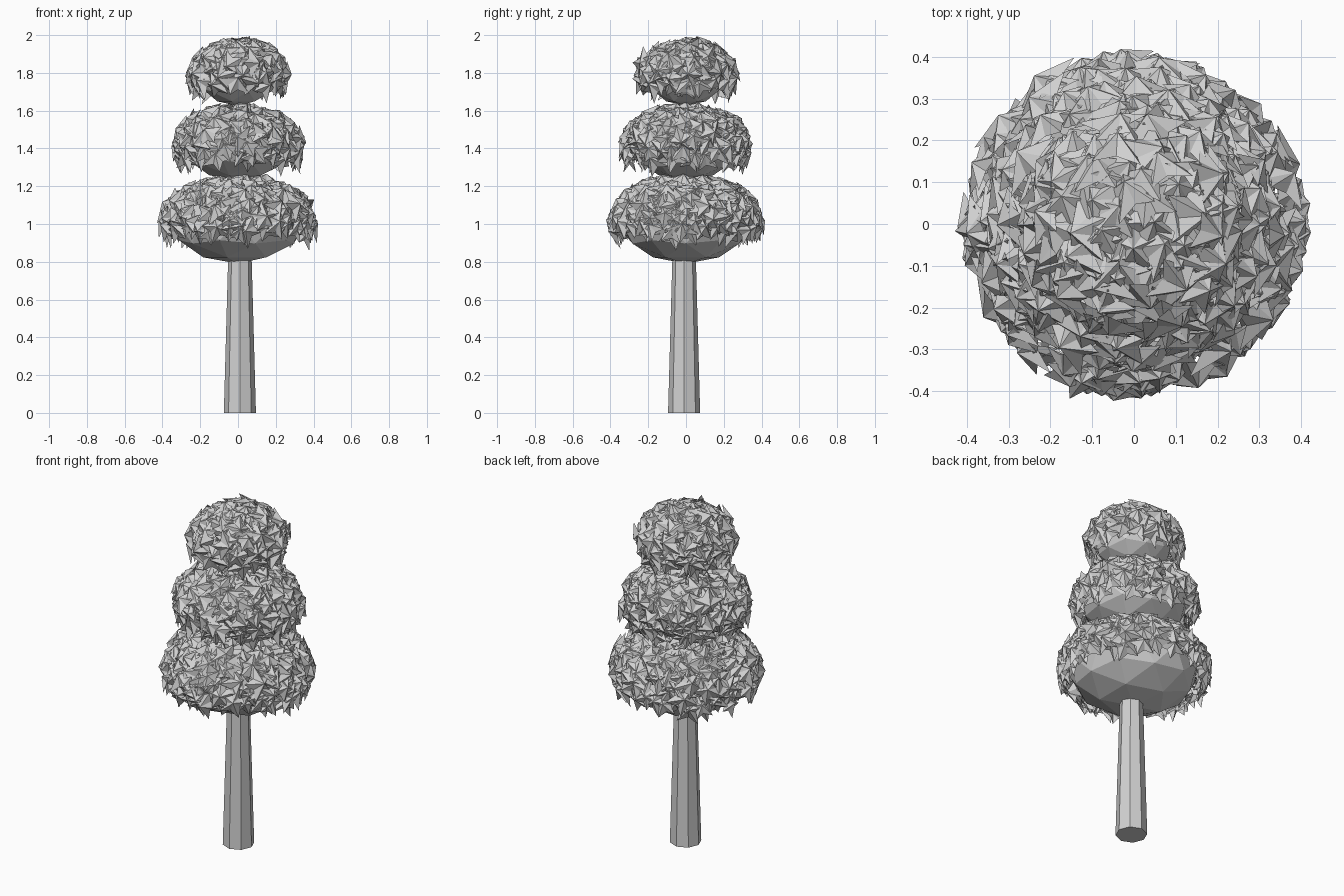
import bpy, bmesh, math, random
from mathutils import Vector, Matrix

random.seed(11)
if "Cube" in bpy.data.objects:
    bpy.data.objects.remove(bpy.data.objects["Cube"], do_unlink=True)

grey = bpy.data.materials.new("plain grey")
grey.use_nodes = True
grey.diffuse_color = (0.64, 0.64, 0.64, 1)
grey.node_tree.nodes["Principled BSDF"].inputs["Base Color"].default_value = (0.64, 0.64, 0.64, 1)


def add_object(name, bm):
    mesh = bpy.data.meshes.new(name)
    bm.to_mesh(mesh)
    bm.free()
    mesh.materials.append(grey)
    obj = bpy.data.objects.new(name, mesh)
    bpy.context.collection.objects.link(obj)
    return obj


def add_leaf(bm, centre, normal, size):
    """Five-pointed leaf folded like an umbrella, one tip hanging down."""
    down = Vector((0, 0, -1))
    tip = (down - normal * down.dot(normal)).normalized()
    frame = Matrix((tip, normal.cross(tip), normal)).transposed()
    spin = random.uniform(-0.6, 0.6)
    middle = bm.verts.new(centre + normal * size * 0.25)
    rim = []
    for i in range(10):
        angle = spin + i * math.pi / 5
        if i % 2 == 0:
            reach, drop = size * random.uniform(0.85, 1.1), -0.25 * size
        else:
            reach, drop = size * 0.5, -0.22 * size
        point = Vector((math.cos(angle) * reach, math.sin(angle) * reach, drop))
        rim.append(bm.verts.new(centre + frame @ point))
    for i in range(10):
        bm.faces.new((middle, rim[i], rim[(i + 1) % 10]))


# Trunk: tapered eight-sided post
bm = bmesh.new()
bmesh.ops.create_cone(bm, cap_ends=True, segments=8, radius1=0.085, radius2=0.06, depth=0.9,
                      matrix=Matrix.Translation((0.01, -0.01, 0.45)))
add_object("trunk", bm)

# Crown tiers: name, centre height, width radius, height radius, leaf count, lowest leaf
tiers = [
    ("lower", 1.015, 0.35, 0.225, 230, -0.28),
    ("middle", 1.42, 0.29, 0.19, 185, -0.42),
    ("upper", 1.79, 0.21, 0.165, 125, -0.4),
]
golden = math.pi * (3 - math.sqrt(5))
for name, height, width, tall, count, lowest in tiers:
    # Faceted inner core
    bm = bmesh.new()
    bmesh.ops.create_icosphere(bm, subdivisions=2, radius=1)
    bmesh.ops.transform(bm, verts=bm.verts, matrix=Matrix.Translation((0, 0, height))
                        @ Matrix.Diagonal((width, width, tall, 1)))
    add_object(name + "_foliage_core", bm)

    # Leaves scattered over the dome and hanging past its widest line
    bm = bmesh.new()
    for i in range(count):
        h = 0.99 - (0.99 - lowest) * (i + random.random()) / count
        turn = i * golden + random.uniform(-0.2, 0.2)
        ring = math.sqrt(1 - h * h)
        out = Vector((math.cos(turn) * ring, math.sin(turn) * ring, h))
        normal = Vector((out.x / width, out.y / width, max(h, 0.05) / tall)).normalized()
        surface = Vector((out.x * width, out.y * width, height + h * tall))
        # Leaves stand further off the core towards the widest line
        centre = surface + normal * (random.uniform(0, 0.022) + 0.035 * ring ** 3)
        tilt = Vector([random.uniform(-0.35, 0.35) for _ in range(3)])
        add_leaf(bm, centre, (normal + tilt).normalized(), random.uniform(0.075, 0.1))
    add_object(name + "_leaves", bm)
